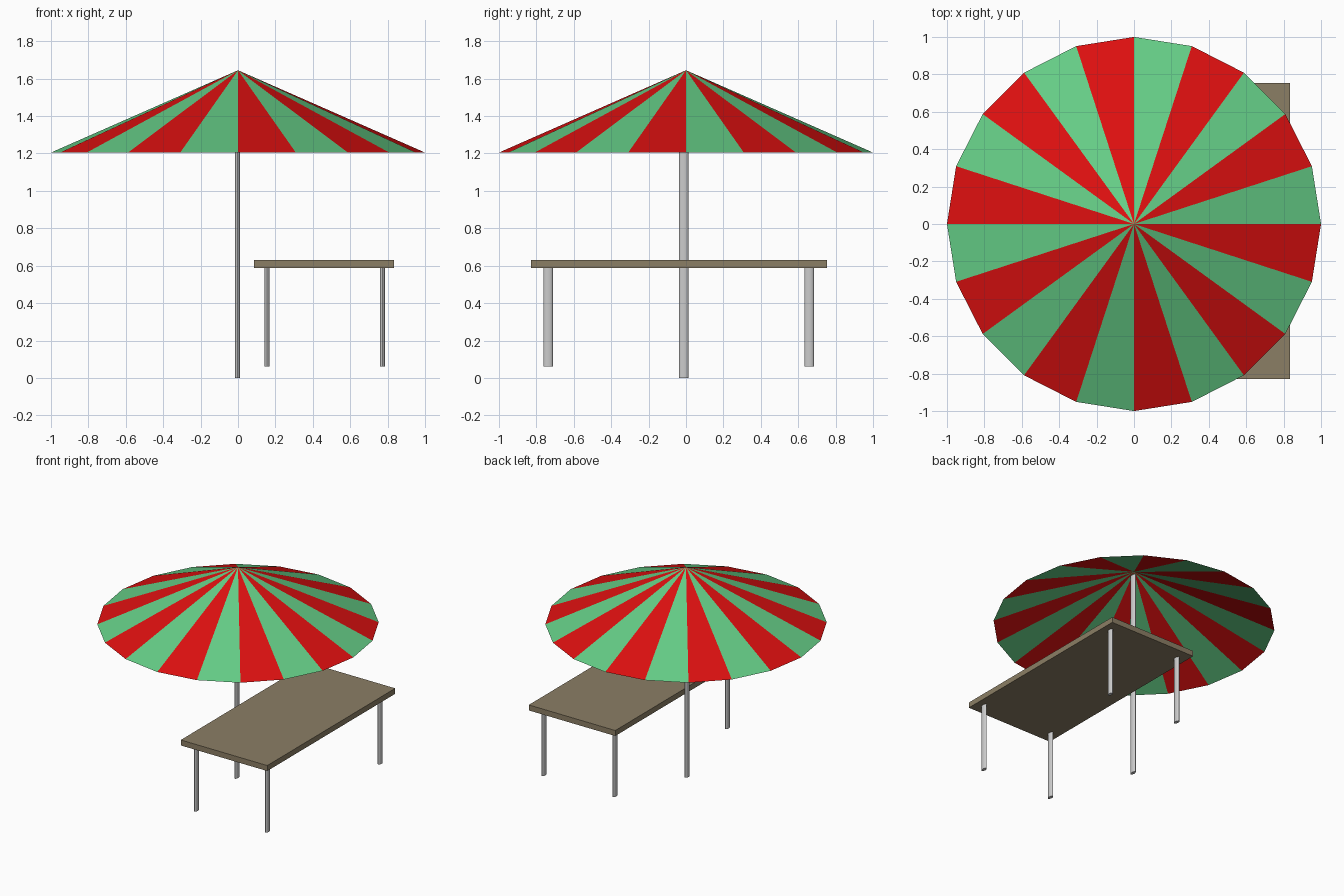
import bpy, bmesh
from math import sin, cos, tau, radians

if "Cube" in bpy.data.objects:
    bpy.data.objects.remove(bpy.data.objects["Cube"])


def material(name, rgb):
    m = bpy.data.materials.new(name)
    m.diffuse_color = (*rgb, 1)
    m.use_nodes = True
    m.node_tree.nodes["Principled BSDF"].inputs["Base Color"].default_value = m.diffuse_color
    return m


green = material("canopy_green", (0.13, 0.61, 0.24))
red = material("canopy_red", (0.72, 0.005, 0.005))
wood = material("table_wood", (0.26, 0.21, 0.13))


def post(name, x, y, z0, z1):
    """Round post with a flattened, oval section."""
    bpy.ops.mesh.primitive_cylinder_add(vertices=16, radius=1, depth=1,
                                        location=(x, y, (z0 + z1) / 2))
    ob = bpy.context.object
    ob.name = name
    ob.scale = (0.013, 0.025, z1 - z0)
    bpy.ops.object.transform_apply(location=False, rotation=False, scale=True)
    bpy.ops.object.shade_smooth_by_angle(angle=radians(40))
    return ob


# Canopy: open 20-sided cone with alternating stripes
SIDES, RIM_Z, TOP_Z = 20, 1.205, 1.645
bm = bmesh.new()
apex = bm.verts.new((0, 0, TOP_Z))
rim = [bm.verts.new((cos(tau * i / SIDES), sin(tau * i / SIDES), RIM_Z))
       for i in range(SIDES)]
for i in range(SIDES):
    face = bm.faces.new((apex, rim[i], rim[(i + 1) % SIDES]))
    face.material_index = i % 2
mesh = bpy.data.meshes.new("canopy")
bm.to_mesh(mesh)
bm.free()
mesh.materials.append(green)
mesh.materials.append(red)
bpy.context.collection.objects.link(bpy.data.objects.new("canopy", mesh))

# Umbrella pole, reaching up to just under the apex
post("umbrella_pole", -0.002, -0.012, 0, 1.62)

# Table top
X0, X1, Y0, Y1, Z0, Z1 = 0.085, 0.835, -0.83, 0.755, 0.587, 0.63
bpy.ops.mesh.primitive_cube_add(
    size=1, location=((X0 + X1) / 2, (Y0 + Y1) / 2, (Z0 + Z1) / 2))
top = bpy.context.object
top.name = "table_top"
top.scale = (X1 - X0, Y1 - Y0, Z1 - Z0)
bpy.ops.object.transform_apply(location=False, rotation=False, scale=True)
top.data.materials.append(wood)

# Table legs
for end, y in (("front", -0.737), ("back", 0.659)):
    for side, x in (("left", 0.156), ("right", 0.772)):
        post(f"{end}_{side}_leg", x, y, 0.062, 0.592)
